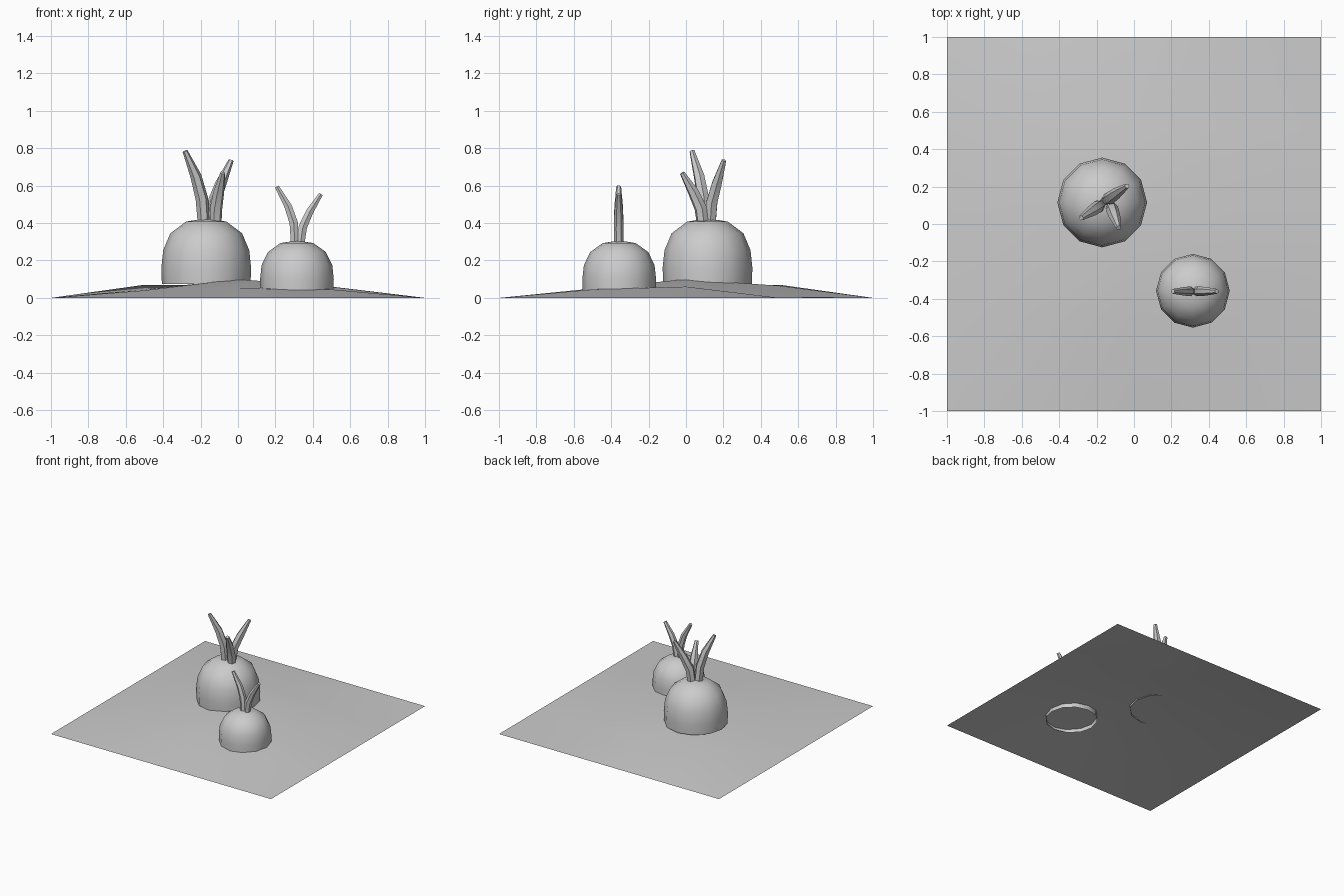
import bpy, bmesh, math

if "Cube" in bpy.data.objects:
    bpy.data.objects.remove(bpy.data.objects["Cube"])


def finish(obj, angle=40):
    bpy.ops.object.select_all(action='DESELECT')
    obj.select_set(True)
    bpy.context.view_layer.objects.active = obj
    if obj.type == 'CURVE':
        bpy.ops.object.convert(target='MESH')
    bpy.ops.object.shade_smooth_by_angle(angle=math.radians(angle))


def add_mesh(name, bm):
    mesh = bpy.data.meshes.new(name)
    bmesh.ops.recalc_face_normals(bm, faces=bm.faces)
    bm.to_mesh(mesh)
    bm.free()
    obj = bpy.data.objects.new(name, mesh)
    bpy.context.collection.objects.link(obj)
    return obj


def root(name, x, y, profile, sides=12):
    """Open-bottomed dome turned from a (radius, z) profile."""
    bm = bmesh.new()
    rings = [[bm.verts.new((x + r * math.cos(i * math.tau / sides),
                            y + r * math.sin(i * math.tau / sides), z))
              for i in range(sides)] for r, z in profile[:-1]]
    top = bm.verts.new((x, y, profile[-1][1]))
    for i in range(sides):
        j = (i + 1) % sides
        for a, b in zip(rings, rings[1:]):
            bm.faces.new((a[i], a[j], b[j], b[i]))
        bm.faces.new((rings[-1][i], rings[-1][j], top))
    finish(add_mesh(name, bm))


def stalk(name, points, radii):
    """Bent, tapered six-sided stem."""
    curve = bpy.data.curves.new(name, 'CURVE')
    curve.dimensions = '3D'
    curve.bevel_depth = 1
    curve.bevel_resolution = 1
    curve.use_fill_caps = True
    spline = curve.splines.new('POLY')
    spline.points.add(len(points) - 1)
    for p, co, r in zip(spline.points, points, radii):
        p.co = (*co, 1)
        p.radius = r
    obj = bpy.data.objects.new(name, curve)
    bpy.context.collection.objects.link(obj)
    finish(obj)


# Gently mounded soil sheet, 4 x 4 faces
heights = [[0.04, 0.05, 0.045],
           [0.045, 0.10, 0.06],
           [0.07, 0.065, 0.008]]
bm = bmesh.new()
bmesh.ops.create_grid(bm, x_segments=4, y_segments=4, size=1)
for v in bm.verts:
    col, row = round(v.co.x * 2) + 1, round(v.co.y * 2) + 1
    if 0 <= col <= 2 and 0 <= row <= 2:
        v.co.z = heights[row][col]
finish(add_mesh("soil", bm))

# Half-buried roots
root("large_root", -0.17, 0.115,
     [(0.237, 0.075), (0.24, 0.16), (0.23, 0.255), (0.192, 0.345),
      (0.108, 0.408), (0, 0.425)])
root("small_root", 0.315, -0.357,
     [(0.195, 0.02), (0.197, 0.10), (0.189, 0.175), (0.155, 0.245),
      (0.088, 0.293), (0, 0.307)])

# Leaf stalks
big = (0.032, 0.034, 0.03, 0.014)
stalk("large_stalk_left", [(-0.183, 0.10, 0.39), (-0.193, 0.092, 0.53),
                           (-0.225, 0.07, 0.65), (-0.283, 0.032, 0.785)], big)
stalk("large_stalk_right", [(-0.145, 0.13, 0.39), (-0.13, 0.138, 0.51),
                            (-0.092, 0.165, 0.61), (-0.037, 0.203, 0.735)], big)
stalk("large_stalk_front", [(-0.12, 0.09, 0.39), (-0.117, 0.078, 0.48),
                            (-0.103, 0.04, 0.565), (-0.082, -0.02, 0.668)], big)
small = (0.025, 0.026, 0.023, 0.013)
stalk("small_stalk_left", [(0.305, -0.36, 0.28), (0.298, -0.36, 0.40),
                           (0.268, -0.36, 0.49), (0.208, -0.36, 0.595)], small)
stalk("small_stalk_right", [(0.332, -0.36, 0.28), (0.347, -0.36, 0.38),
                            (0.383, -0.36, 0.46), (0.443, -0.36, 0.555)], small)
